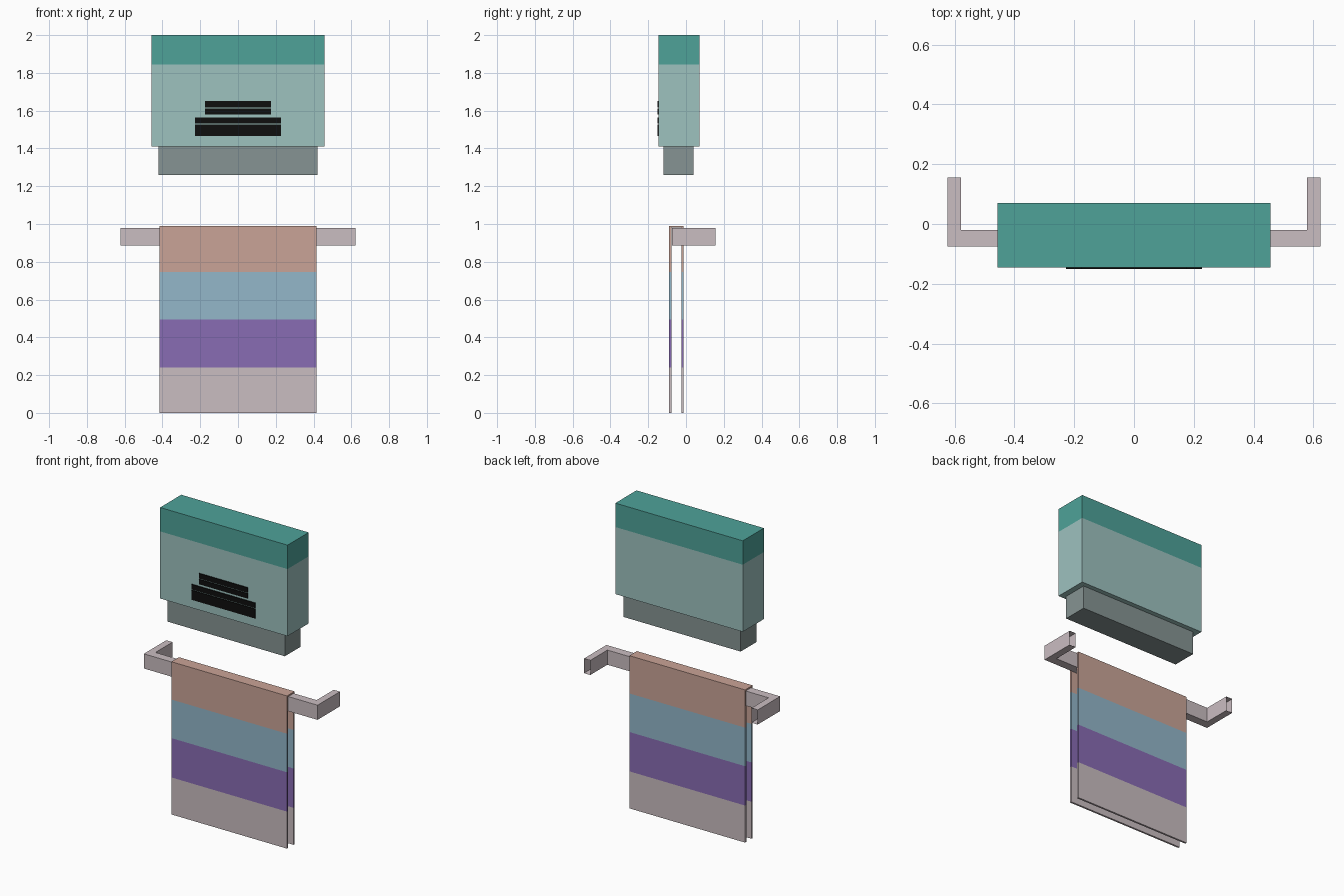
import bpy, bmesh
from mathutils import Vector

if "Cube" in bpy.data.objects:
    bpy.data.objects.remove(bpy.data.objects["Cube"])


def srgb(r, g, b):
    def lin(c):
        c /= 255
        return c / 12.92 if c <= 0.04045 else ((c + 0.055) / 1.055) ** 2.4
    return (lin(r), lin(g), lin(b), 1.0)


def material(name, rgb):
    m = bpy.data.materials.new(name)
    m.diffuse_color = srgb(*rgb)
    m.use_nodes = True
    m.node_tree.nodes["Principled BSDF"].inputs["Base Color"].default_value = m.diffuse_color
    return m


TEAL = material("teal", (78, 162, 153))
PALE_TEAL = material("pale teal", (157, 194, 191))
GREY = material("slate grey", (134, 148, 147))
SALMON = material("salmon", (202, 164, 151))
BLUE = material("sky blue", (147, 183, 202))
PURPLE = material("purple", (137, 108, 180))
MAUVE = material("mauve grey", (202, 189, 193))
BLACK = material("black", (14, 14, 14))


def prism(name, outline, direction, mats, cuts=(), open_back=None):
    """Extrude a closed outline; bands of colour split at the cut heights."""
    bm = bmesh.new()
    face = bm.faces.new([bm.verts.new(p) for p in outline])
    out = bmesh.ops.extrude_face_region(bm, geom=[face], use_keep_orig=True)
    verts = [v for v in out["geom"] if isinstance(v, bmesh.types.BMVert)]
    bmesh.ops.translate(bm, verts=verts, vec=Vector(direction))
    bmesh.ops.recalc_face_normals(bm, faces=bm.faces)
    for z in cuts:
        bmesh.ops.bisect_plane(bm, geom=bm.verts[:] + bm.edges[:] + bm.faces[:],
                               plane_co=(0, 0, z), plane_no=(0, 0, 1))
    for f in bm.faces:
        f.material_index = sum(f.calc_center_median().z > z for z in cuts)
    if open_back is not None:
        ends = [f for f in bm.faces if abs(f.calc_center_median().y - open_back) < 1e-4]
        bmesh.ops.delete(bm, geom=ends, context='FACES')
    me = bpy.data.meshes.new(name)
    bm.to_mesh(me)
    bm.free()
    for m in mats:
        me.materials.append(m)
    ob = bpy.data.objects.new(name, me)
    bpy.context.collection.objects.link(ob)
    return ob


def box(name, half_x, y0, y1, z0, z1, mats, cuts=()):
    ring = [(-half_x, y0, z0), (-half_x, y1, z0), (-half_x, y1, z1), (-half_x, y0, z1)]
    return prism(name, ring, (2 * half_x, 0, 0), mats, cuts)


# wall dispenser: two-tone housing and the recessed outlet under it
box("dispenser_housing", 0.457, -0.145, 0.071, 1.41, 2.0, [PALE_TEAL, TEAL], [1.845])
box("dispenser_outlet", 0.42, -0.12, 0.04, 1.26, 1.41, [GREY])

# thin dark slats on the housing front
for i, (hx, z0, z1) in enumerate([(0.175, 1.618, 1.65), (0.175, 1.58, 1.612),
                                  (0.228, 1.533, 1.565), (0.228, 1.465, 1.527)]):
    box(f"front_slat_{i + 1}", hx, -0.151, -0.145, z0, z1, [BLACK])

# towel: folded profile draped over the rail, striped by height
fold = [(-0.09, 0.0), (-0.09, 0.99), (-0.013, 0.99), (-0.013, 0.0),
        (-0.025, 0.0), (-0.025, 0.981), (-0.078, 0.981), (-0.078, 0.0)]
prism("towel", [(-0.415, y, z) for y, z in fold], (0.83, 0, 0),
      [MAUVE, PURPLE, BLUE, SALMON], [0.24, 0.495, 0.745])

# rail: hollow bar with arms turning back to the wall, open at the ends
half = [(0.578, 0.155), (0.578, -0.02)]
outer = [(0.623, -0.075), (0.623, 0.155)]
path = ([(-x, y) for x, y in half] + [(x, y) for x, y in half[::-1]]
        + [(x, y) for x, y in outer[::-1]] + [(-x, y) for x, y in outer])
prism("towel_rail", [(x, y, 0.885) for x, y in path], (0, 0, 0.095), [MAUVE], open_back=0.155)
